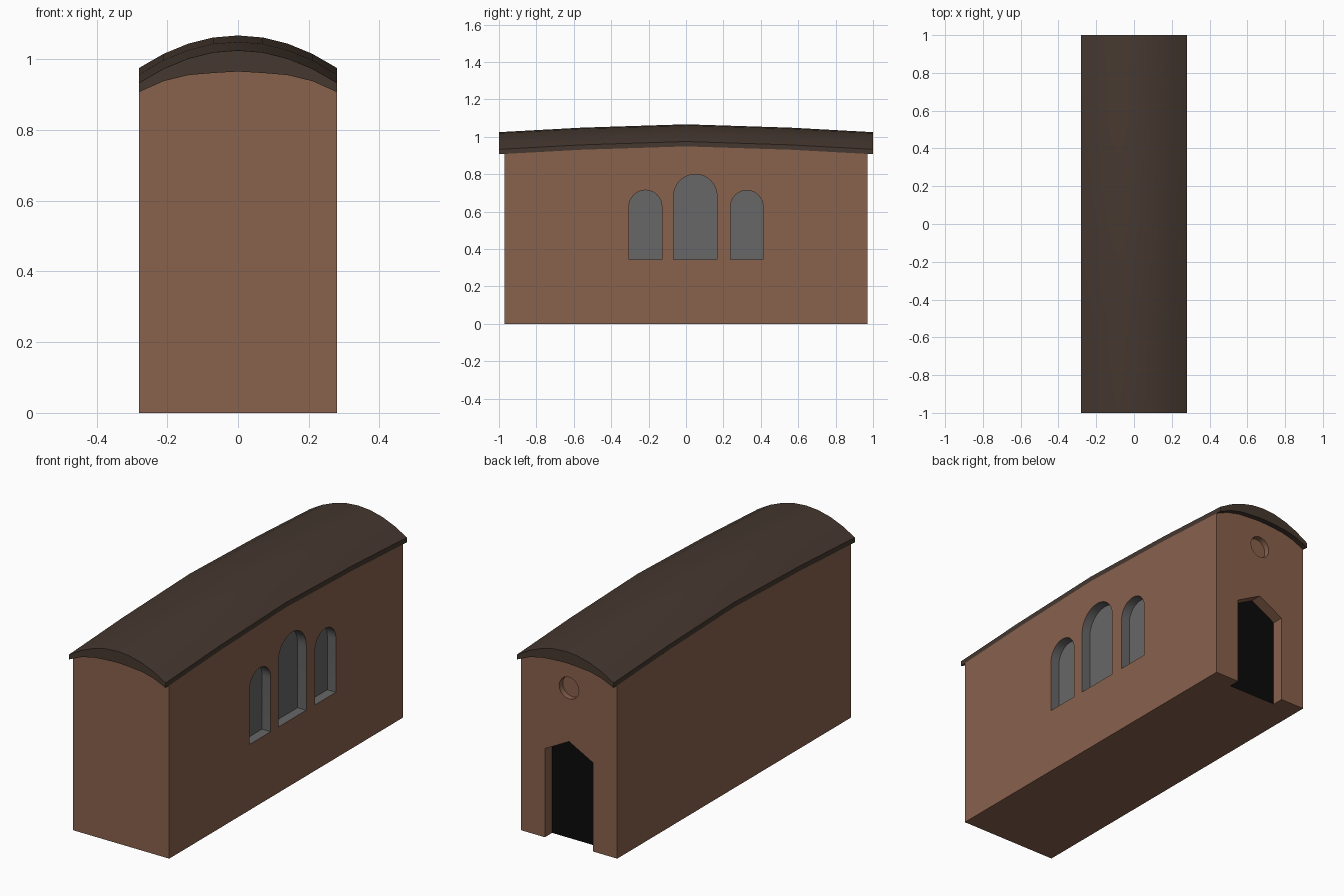
import bpy
import bmesh
import math

cube = bpy.data.objects.get("Cube")
if cube:
    bpy.data.objects.remove(cube, do_unlink=True)


def material(name, colour):
    mat = bpy.data.materials.new(name)
    mat.use_nodes = True
    mat.diffuse_color = (*colour, 1)
    mat.node_tree.nodes["Principled BSDF"].inputs["Base Color"].default_value = (*colour, 1)
    return mat


BRICK = material("brick brown", (0.25, 0.12, 0.073))
ROOF = material("dark roof", (0.061, 0.04, 0.029))
GREY = material("window grey", (0.135, 0.135, 0.135))
BLACK = material("doorway black", (0.003, 0.003, 0.003))

HALF = 0.28
XS = [HALF * i / 4 for i in range(-4, 5)]


def sag(y):
    """Drop of the ridge along the length, straight between the kinks."""
    y = abs(y)
    return y * 0.018 / 0.56 if y < 0.56 else 0.018 + (y - 0.56) * 0.024 / 0.44


def roof_top(x, y):
    return 1.067 - sag(y) - 0.092 * (x / HALF) ** 2


def roof_under(x, y):
    drops = (0, 0.004, 0.010, 0.027, 0.058)
    return 1.007 - sag(y) - drops[round(abs(x) / HALF * 4)]


def ground(x, y):
    return 0


def bridge(name, rings, mats):
    """Closed solid through a list of matching rings."""
    bm = bmesh.new()
    loops = [[bm.verts.new(p) for p in ring] for ring in rings]
    for a, b in zip(loops, loops[1:]):
        for i in range(len(a)):
            j = (i + 1) % len(a)
            bm.faces.new((a[i], a[j], b[j], b[i]))
    bm.faces.new(loops[0])
    bm.faces.new(loops[-1])
    # Merge flat regions into single faces
    bmesh.ops.dissolve_limit(bm, angle_limit=0.002, verts=bm.verts, edges=bm.edges)
    bmesh.ops.recalc_face_normals(bm, faces=bm.faces)
    mesh = bpy.data.meshes.new(name)
    bm.to_mesh(mesh)
    bm.free()
    for mat in mats:
        mesh.materials.append(mat)
    obj = bpy.data.objects.new(name, mesh)
    bpy.context.collection.objects.link(obj)
    return obj


def vault(name, length, lower, upper, mats):
    """Arched block between a lower and an upper surface."""
    rings = []
    for y in (-length, -0.56, 0, 0.56, length):
        rings.append([(x, y, upper(x, y)) for x in XS]
                     + [(x, y, lower(x, y)) for x in reversed(XS)])
    return bridge(name, rings, mats)


def arch(centre, radius, sill, spring, steps=16):
    pts = [(centre - radius, sill), (centre + radius, sill)]
    for i in range(steps + 1):
        a = math.pi * i / steps
        pts.append((centre + radius * math.cos(a), spring + radius * math.sin(a)))
    return pts


def select_only(obj):
    bpy.ops.object.select_all(action='DESELECT')
    obj.select_set(True)
    bpy.context.view_layer.objects.active = obj


def carve(body, rings):
    """Cut a recess into the body and discard the cutter."""
    cutter = bridge("cutter", rings, [BRICK])
    cutter.hide_render = True
    mod = body.modifiers.new("recess", 'BOOLEAN')
    mod.operation = 'DIFFERENCE'
    mod.solver = 'EXACT'
    mod.object = cutter
    select_only(body)
    bpy.ops.object.modifier_apply(modifier=mod.name)
    bpy.data.objects.remove(cutter, do_unlink=True)


# Roof and walls
roof = vault("curved_roof", 1.0, roof_under, roof_top, [ROOF])
walls = vault("brick_walls", 0.97, ground, roof_under, [BRICK, GREY, BLACK])

# Three arched windows on one long side
for centre, radius, spring in ((-0.217, 0.088, 0.627), (0.05, 0.116, 0.684), (0.325, 0.087, 0.627)):
    outline = arch(centre, radius, 0.345, spring)
    carve(walls, [[(x, u, v) for u, v in outline] for x in (HALF - 0.05, HALF + 0.1)])

# Pointed doorway and round recess at the back
door = [(-0.14, -0.1), (0.14, -0.1), (0.14, 0.465), (0, 0.54), (-0.14, 0.465)]
carve(walls, [[(u, y, v) for u, v in door] for y in (0.91, 1.1)])
disc = [(0.057 * math.cos(math.tau * i / 24), 0.82 + 0.057 * math.sin(math.tau * i / 24))
        for i in range(24)]
carve(walls, [[(u, y, v) for u, v in disc] for y in (0.94, 1.1)])

# Colour the window recesses and the door panel by position
for face in walls.data.polygons:
    c = face.center
    if 0.2 < c.x < HALF - 0.001 and abs(c.y) < 0.5 and 0.3 < c.z < 0.85:
        face.material_index = 1
    elif abs(c.y - 0.91) < 0.005 and face.normal.y > 0.9 and c.z < 0.6:
        face.material_index = 2
    else:
        face.material_index = 0

for obj in (roof, walls):
    select_only(obj)
    bpy.ops.object.shade_smooth_by_angle(angle=math.radians(30))
